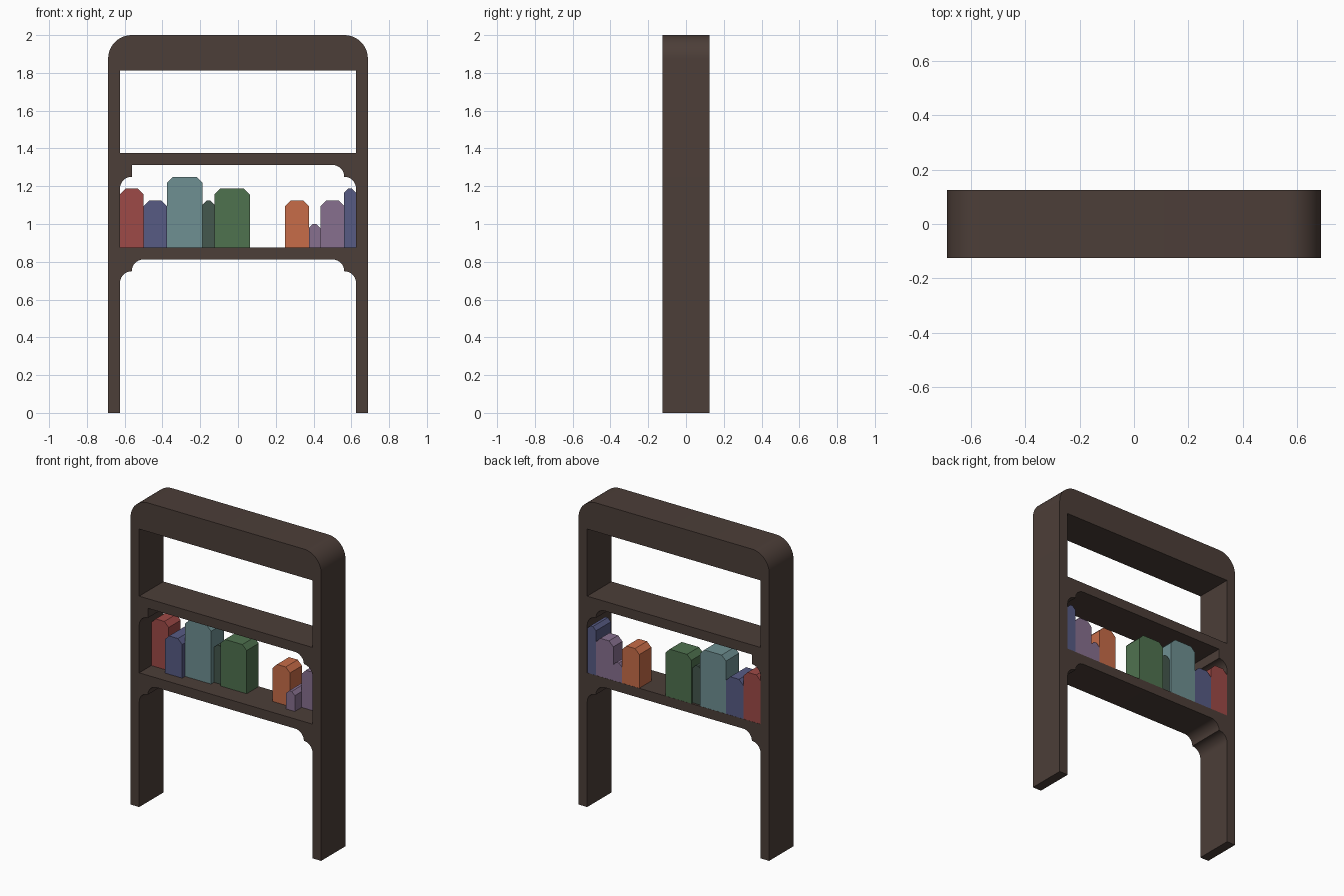
import bpy, bmesh, math
from mathutils import Matrix

cube = bpy.data.objects.get("Cube")
if cube:
    bpy.data.objects.remove(cube, do_unlink=True)

U = 0.0625          # design module: board thickness
HALF_W = 11 * U     # outer half width
INNER = 10 * U      # inner half width
HALF_D = 2 * U      # half depth


def material(name, *rgb):
    lin = [((c / 255 + 0.055) / 1.055) ** 2.4 for c in rgb] + [1.0]
    mat = bpy.data.materials.new(name)
    mat.use_nodes = True
    mat.diffuse_color = lin
    mat.node_tree.nodes["Principled BSDF"].inputs["Base Color"].default_value = lin
    return mat


WOOD = material("dark wood", 76, 62, 56)
RED = material("red cover", 158, 74, 71)
BLUE = material("blue cover", 87, 91, 132)
TEAL = material("teal cover", 110, 144, 146)
PINE = material("dark green cover", 68, 87, 77)
GREEN = material("green cover", 79, 114, 79)
ORANGE = material("orange cover", 199, 108, 72)
PURPLE = material("purple cover", 135, 112, 143)


def arc(cx, cz, r, start, end, steps=8):
    """Points on a circle arc, angles in degrees."""
    angles = [math.radians(start + (end - start) * i / steps) for i in range(steps + 1)]
    return [(cx + r * math.cos(a), cz + r * math.sin(a)) for a in angles]


def mirrored(points):
    return [(-x, z) for x, z in reversed(points)]


def scallop(top):
    """Two-step rounded corner on the +x side, from the wall up to the board."""
    return (arc(INNER - U, top - 2 * U, U, 0, 90)
            + arc(INNER - 2 * U, top - U, U, 0, 90))


def finish(obj, mat):
    """Merge seams, fix normals, assign the colour and shade by angle."""
    bm = bmesh.new()
    bm.from_mesh(obj.data)
    bmesh.ops.remove_doubles(bm, verts=bm.verts, dist=0.0002)
    bmesh.ops.recalc_face_normals(bm, faces=bm.faces)
    bm.to_mesh(obj.data)
    bm.free()
    obj.data.materials.clear()
    obj.data.materials.append(mat)
    bpy.ops.object.select_all(action="DESELECT")
    obj.select_set(True)
    bpy.context.view_layer.objects.active = obj
    bpy.ops.object.shade_smooth_by_angle(angle=math.radians(30))


def extruded(name, loops, y0, y1, mat):
    """Fill closed x-z loops (inner loops become holes) and extrude along y."""
    curve = bpy.data.curves.new(name, "CURVE")
    curve.dimensions = "2D"
    curve.fill_mode = "BOTH"
    curve.extrude = (y1 - y0) / 2
    for loop in loops:
        spline = curve.splines.new("POLY")
        spline.points.add(len(loop) - 1)
        for point, (x, z) in zip(spline.points, loop):
            point.co = (x, z, 0, 1)
        spline.use_cyclic_u = True
    obj = bpy.data.objects.new(name, curve)
    bpy.context.collection.objects.link(obj)
    bpy.ops.object.select_all(action="DESELECT")
    obj.select_set(True)
    bpy.context.view_layer.objects.active = obj
    bpy.ops.object.convert(target="MESH")
    obj = bpy.context.view_layer.objects.active
    obj.data.transform(Matrix.Translation((0, (y0 + y1) / 2, 0))
                       @ Matrix.Rotation(math.pi / 2, 4, "X"))
    finish(obj, mat)
    return obj


def dedupe(points):
    """Drop consecutive repeated points."""
    return [p for i, p in enumerate(points) if math.dist(p, points[i - 1]) > 0.0001]


# Frame: rounded outline with legs and a scalloped arch between them
outer = [(HALF_W, 0)] + arc(HALF_W - 2 * U, 2 - 2 * U, 2 * U, 0, 90, 12)
arch = [(INNER, 0)] + scallop(13 * U)
outline = dedupe(outer + mirrored(outer) + mirrored(arch)[::-1] + arch[::-1])

# Upper opening
window = [(-INNER, 22 * U), (INNER, 22 * U), (INNER, 29 * U), (-INNER, 29 * U)]

# Shelf opening: scalloped at one corner, a single step at the other
shelf_top, head = 14 * U, 21 * U
step = [(-INNER + U, head)] + arc(-INNER + U, head - 2 * U, U, 90, 180)
bay = dedupe([(-INNER, shelf_top), (INNER, shelf_top)] + scallop(head) + step)

outline = dedupe(outer + mirrored(outer) + [(-x, z) for x, z in arch] + arch[::-1])
extruded("bookcase_frame", [outline, window, bay], -HALF_D, HALF_D, WOOD)


# Books: left edge and width and height in modules, then front and back y
def book(name, left, width, height, front, back, mat):
    x0, x1 = left * U, (left + width) * U
    z0, z1 = shelf_top, shelf_top + height * U
    c = 0.031 if width > 1 else 0.022
    profile = [(x0, z0), (x1, z0), (x1, z1 - c), (x1 - c, z1), (x0 + c, z1), (x0, z1 - c)]
    extruded(name, [profile], front, back, mat)


BACK = HALF_D - 0.001
book("red_book", -10, 2, 5, 0, BACK, RED)
book("blue_book", -8, 2, 4, -0.04, BACK, BLUE)
book("teal_book", -6, 3, 6, -0.01, BACK, TEAL)
book("dark_green_book", -3, 1, 4, 0.02, 0.11, PINE)
book("green_book", -2, 3, 5, 0, BACK, GREEN)
book("orange_book", 4, 2, 4, 0, BACK, ORANGE)
book("small_purple_book", 6, 1, 2, -0.04, BACK, PURPLE)
book("purple_book", 7, 2, 4, 0.03, BACK, PURPLE)
book("narrow_blue_book", 9, 1, 5, -0.03, BACK, BLUE)
